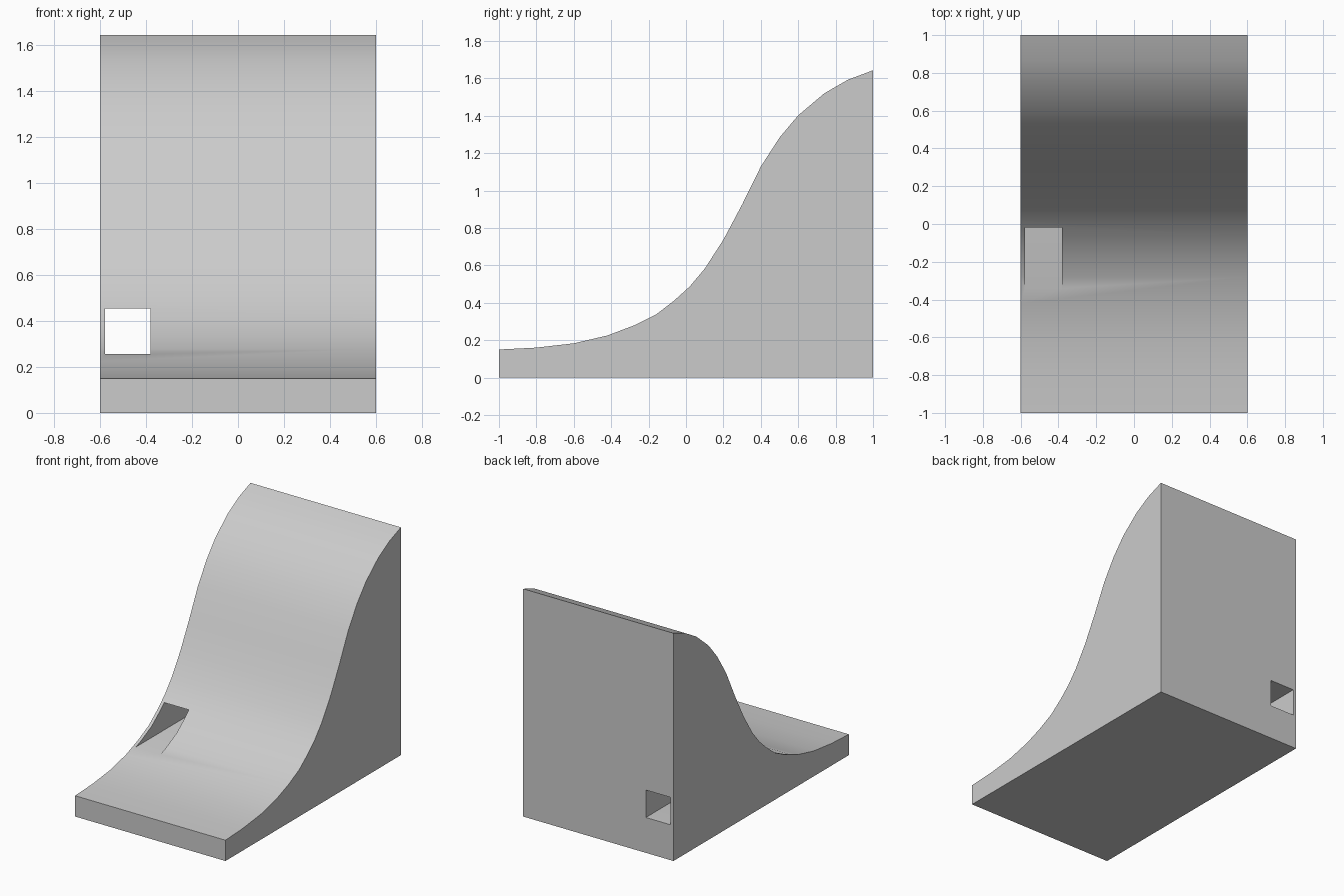
import bpy
import bmesh
from mathutils import Vector

cube = bpy.data.objects.get("Cube")
if cube:
    bpy.data.objects.remove(cube, do_unlink=True)

grey = bpy.data.materials.new("light_grey")
grey.use_nodes = True
grey.diffuse_color = (0.6, 0.6, 0.6, 1)
grey.node_tree.nodes["Principled BSDF"].inputs["Base Color"].default_value = (0.6, 0.6, 0.6, 1)


def extrude_profile(name, profile, x_min, x_max):
    """Solid made by sweeping a (y, z) outline along x."""
    bm = bmesh.new()
    face = bm.faces.new([bm.verts.new((x_min, y, z)) for y, z in profile])
    swept = bmesh.ops.extrude_face_region(bm, geom=[face])
    verts = [g for g in swept["geom"] if isinstance(g, bmesh.types.BMVert)]
    bmesh.ops.translate(bm, verts=verts, vec=Vector((x_max - x_min, 0, 0)))
    bmesh.ops.recalc_face_normals(bm, faces=bm.faces)
    mesh = bpy.data.meshes.new(name)
    bm.to_mesh(mesh)
    bm.free()
    mesh.materials.append(grey)
    obj = bpy.data.objects.new(name, mesh)
    bpy.context.collection.objects.link(obj)
    return obj


# Ramp body: S-shaped slope over a flat base and upright back
slope = [(-1, 0.15), (-0.8, 0.16), (-0.6, 0.183), (-0.42, 0.225),
         (-0.28, 0.278), (-0.16, 0.337), (-0.065, 0.41), (0.02, 0.487),
         (0.1, 0.582), (0.2, 0.737), (0.3, 0.925), (0.4, 1.128),
         (0.5, 1.283), (0.6, 1.402), (0.74, 1.52), (0.865, 1.592), (1, 1.643)]
ramp = extrude_profile("ramp_body", slope + [(1, 0), (-1, 0)], -0.6, 0.6)

# Square tunnel running from the slope out through the back
opening = [(-0.8, 0.255), (1.2, 0.255), (1.2, 0.453), (-0.8, 0.453)]
cutter = extrude_profile("tunnel_cutter", opening, -0.577, -0.38)
cutter.hide_render = True

cut = ramp.modifiers.new("tunnel", "BOOLEAN")
cut.operation = "DIFFERENCE"
cut.solver = "EXACT"
cut.object = cutter

# Apply the cut, drop the cutter and smooth the slope
bpy.ops.object.select_all(action="DESELECT")
ramp.select_set(True)
bpy.context.view_layer.objects.active = ramp
bpy.ops.object.modifier_apply(modifier=cut.name)
bpy.data.objects.remove(cutter, do_unlink=True)
bpy.ops.object.shade_smooth_by_angle()
